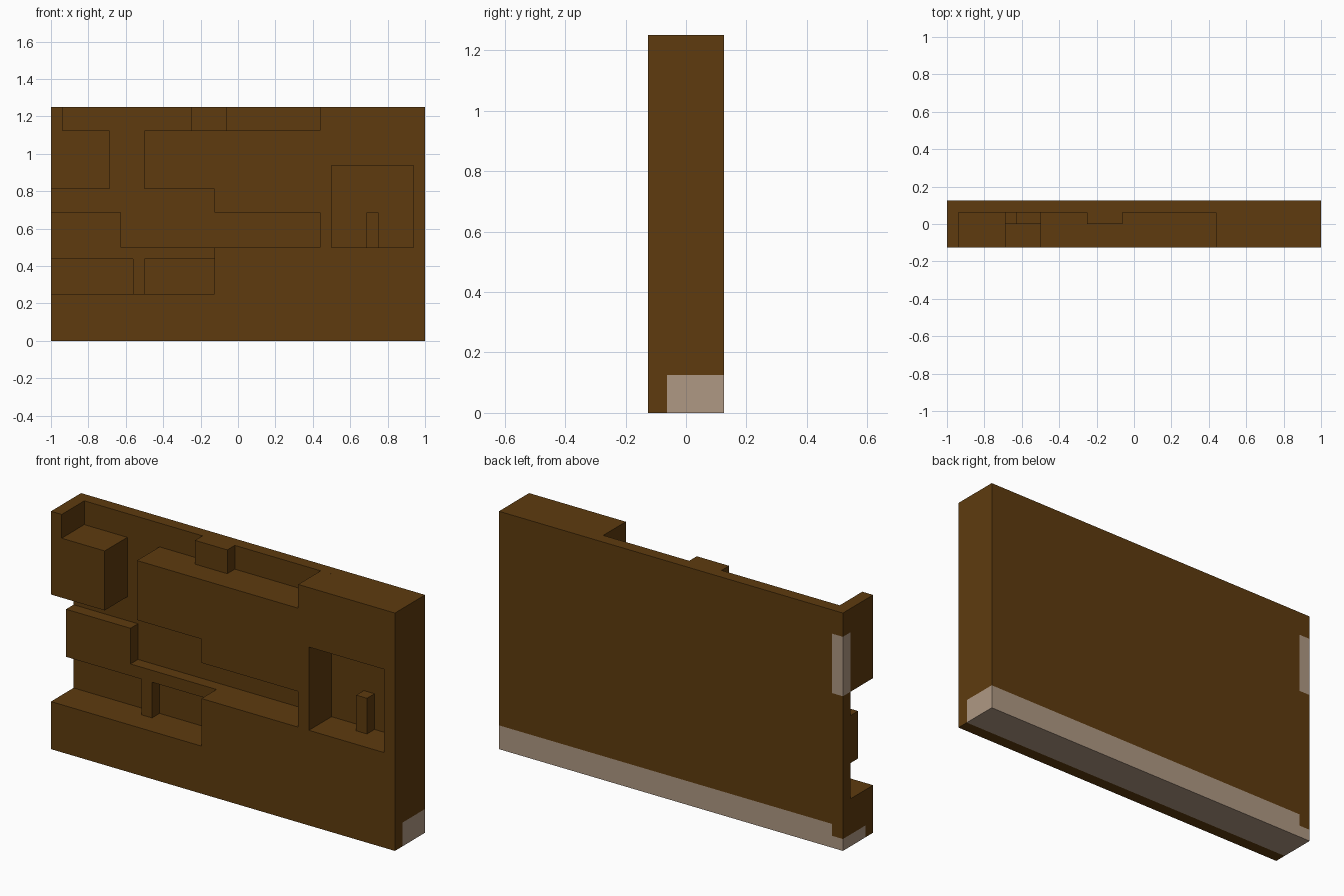
import bpy, bmesh
from mathutils import Vector

cube = bpy.data.objects.get("Cube")
if cube:
    bpy.data.objects.remove(cube, do_unlink=True)

U = 1 / 16  # grid unit: slab is 32 x 4 x 20 units


def material(name, rgb):
    m = bpy.data.materials.new(name)
    m.use_nodes = True
    m.diffuse_color = (*rgb, 1)
    bsdf = next(n for n in m.node_tree.nodes if n.type == 'BSDF_PRINCIPLED')
    bsdf.inputs["Base Color"].default_value = (*rgb, 1)
    return m


BROWN = material("dark_brown", (0.112, 0.044, 0.0045))
BEIGE = material("pale_beige", (0.43, 0.315, 0.228))


def is_beige(c):
    """Pale strip along the lower back, and a small pale patch on one back corner."""
    x, y, z = c / U
    strip = z < 2 and y > -1 and (x > -15 or z < 1)
    patch = x < -15 and 13 < z < 18 and y > 1
    return strip or patch


def slab(name, outline, y0, y1, painted=False):
    """Extrude an (x, z) outline, in grid units, from depth y0 back to y1."""
    bm = bmesh.new()
    face = bm.faces.new([bm.verts.new((x * U, y0 * U, z * U)) for x, z in outline])
    ext = bmesh.ops.extrude_face_region(bm, geom=[face])["geom"]
    verts = [g for g in ext if isinstance(g, bmesh.types.BMVert)]
    bmesh.ops.translate(bm, verts=verts, vec=(0, (y1 - y0) * U, 0))
    bmesh.ops.recalc_face_normals(bm, faces=bm.faces[:])
    mesh = bpy.data.meshes.new(name)
    bm.to_mesh(mesh)
    bm.free()
    mesh.materials.append(BROWN)
    if painted:
        mesh.materials.append(BEIGE)
    obj = bpy.data.objects.new(name, mesh)
    bpy.context.collection.objects.link(obj)
    return obj


def rect(x0, x1, z0, z1):
    return [(x0, z0), (x1, z0), (x1, z1), (x0, z1)]


def paint(obj):
    """Cut faces along the colour borders, then colour them by position."""
    bm = bmesh.new()
    bm.from_mesh(obj.data)
    for axis, cuts in ((0, [-15]), (1, [-1]), (2, [1, 2, 13, 18])):
        for c in cuts:
            n = Vector((0, 0, 0))
            n[axis] = 1
            bmesh.ops.bisect_plane(bm, geom=bm.verts[:] + bm.edges[:] + bm.faces[:],
                                   plane_co=n * c * U, plane_no=n, dist=1e-5)
    for f in bm.faces:
        f.material_index = int(is_beige(f.calc_center_bounds()))
    bm.to_mesh(obj.data)
    bm.free()


# Back plate behind everything
back_plate = slab("back_plate", rect(-16, 16, 0, 20), 1, 2, True)

# Thick front panel with stepped cut-outs
front_panel = slab("front_panel", [
    (-16, 0), (16, 0), (16, 20), (7, 20), (7, 18), (-8, 18), (-8, 13), (-2, 13),
    (-2, 11), (7, 11), (7, 8), (-2, 8), (-2, 4), (-16, 4)], -2, 1, True)

# Square window cut through the front panel
cutter = slab("window_cutter", rect(8, 15, 8, 15), -3, 1.5)
cutter.hide_render = True
cut = front_panel.modifiers.new("window", 'BOOLEAN')
cut.operation = 'DIFFERENCE'
cut.solver = 'EXACT'
cut.object = cutter
bpy.context.view_layer.update()
cut_mesh = bpy.data.meshes.new_from_object(
    front_panel.evaluated_get(bpy.context.evaluated_depsgraph_get()))
front_panel.modifiers.clear()
front_panel.data = cut_mesh
bpy.data.objects.remove(cutter, do_unlink=True)

for part in (back_plate, front_panel):
    paint(part)

# Thick corner block
slab("corner_block", [(-16, 13), (-11, 13), (-11, 18), (-15, 18), (-15, 20), (-16, 20)], -2, 1)

# Half-depth step with a thin upright
slab("inner_step", [(-16, 7), (-9, 7), (-9, 4), (-8, 4), (-8, 7), (-2, 7), (-2, 8),
                    (-10, 8), (-10, 11), (-16, 11)], 0, 1)

# Small bumps
slab("top_bump", rect(-4, -1, 18, 20), 0, 1)
slab("window_peg", rect(11, 12, 8, 11), 0, 1)
